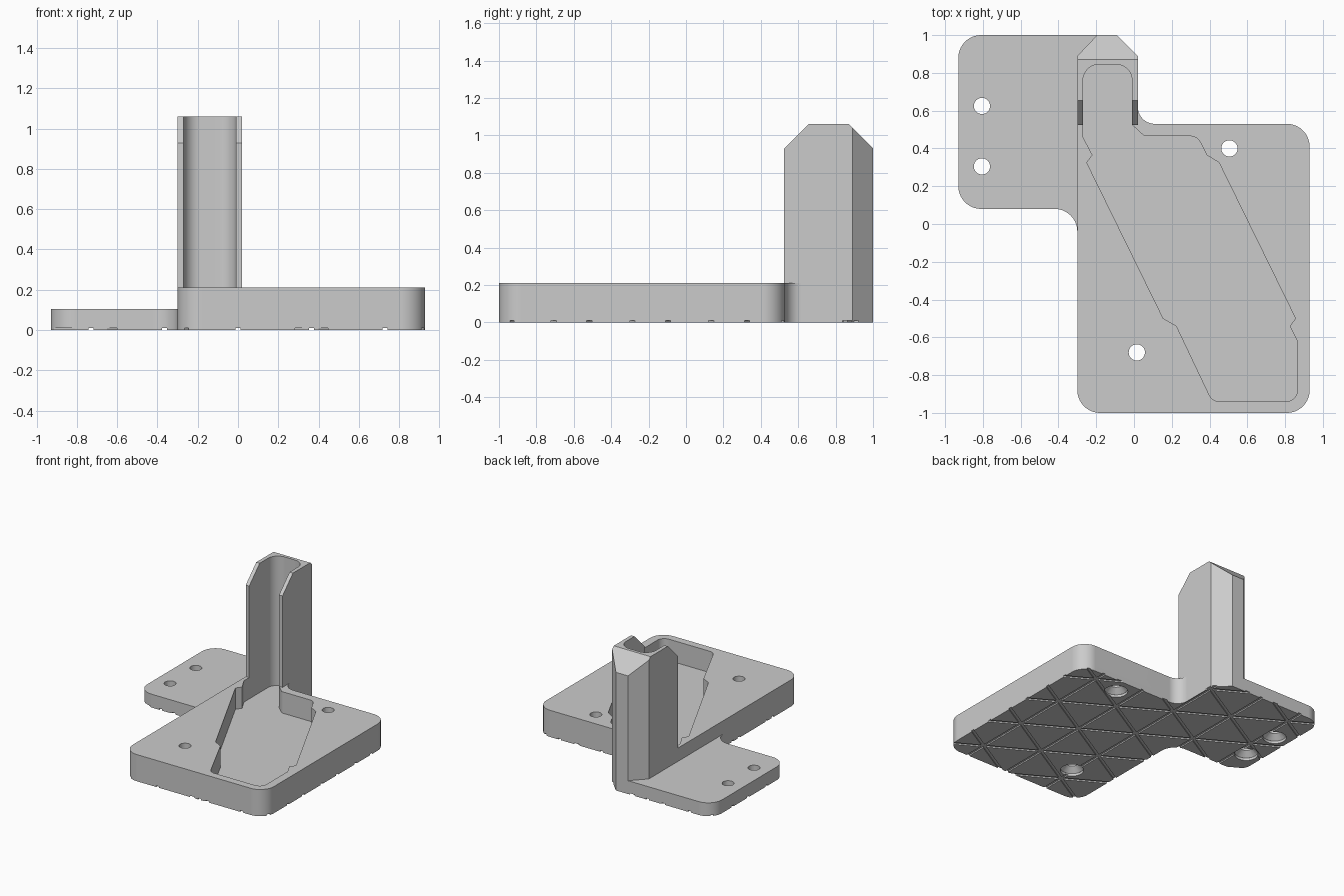
import bpy, bmesh, math
from mathutils import Matrix, Vector

if "Cube" in bpy.data.objects:
    bpy.data.objects.remove(bpy.data.objects["Cube"])

GREY = bpy.data.materials.new("light_grey")
GREY.use_nodes = True
GREY.diffuse_color = (0.6, 0.6, 0.6, 1)
GREY.node_tree.nodes["Principled BSDF"].inputs["Base Color"].default_value = (0.6, 0.6, 0.6, 1)


def add_object(name, bm):
    bmesh.ops.recalc_face_normals(bm, faces=bm.faces[:])
    mesh = bpy.data.meshes.new(name)
    bm.to_mesh(mesh)
    bm.free()
    mesh.materials.append(GREY)
    obj = bpy.data.objects.new(name, mesh)
    bpy.context.collection.objects.link(obj)
    return obj


def rounded(corners, steps=10):
    """Replace each (x, y, radius) corner by a tangent arc."""
    out = []
    for i, corner in enumerate(corners):
        p = Vector(corner[:2])
        if len(corner) < 3:
            out.append(p)
            continue
        radius = corner[2]
        a = (Vector(corners[i - 1][:2]) - p).normalized()
        b = (Vector(corners[(i + 1) % len(corners)][:2]) - p).normalized()
        half = a.angle(b) / 2
        centre = p + (a + b).normalized() * radius / math.sin(half)
        start = p + a * radius / math.tan(half) - centre
        end = p + b * radius / math.tan(half) - centre
        sweep = math.pi - 2 * half
        for s in range(steps + 1):
            t = s / steps
            arc = start * math.sin((1 - t) * sweep) + end * math.sin(t * sweep)
            out.append(centre + arc / math.sin(sweep))
    return out


def extrude(name, corners, low, high, along_x=False):
    bm = bmesh.new()
    place = (lambda p: (low, p.x, p.y)) if along_x else (lambda p: (p.x, p.y, low))
    face = bm.faces.new([bm.verts.new(place(p)) for p in rounded(corners)])
    side = bmesh.ops.extrude_face_region(bm, geom=[face])["geom"]
    move = Vector((high - low, 0, 0)) if along_x else Vector((0, 0, high - low))
    bmesh.ops.translate(bm, vec=move, verts=[v for v in side if isinstance(v, bmesh.types.BMVert)])
    return add_object(name, bm)


def combine(target, tool, operation):
    mod = target.modifiers.new(operation.lower(), "BOOLEAN")
    mod.operation = operation
    mod.solver = "EXACT"
    mod.object = tool
    bpy.context.view_layer.objects.active = target
    bpy.ops.object.modifier_apply(modifier=mod.name)
    bpy.data.objects.remove(tool)


# Mounting plate: low flange, thicker block and upright tower
flange_corners = [(-.93, 1, .12), (-.93, .08, .12), (-.3, .08, .12)]
block_corners = [(-.3, -1, .12), (.93, -1, .12), (.93, .53, .12), (.02, .53, .09)]
back_corners = [(.02, .89), (-.09, 1)]
tower_left = [(-.195, 1), (-.3, .89)]

body = extrude("mounting_bracket", flange_corners + block_corners + back_corners, 0, .105)
block = extrude("block", block_corners + back_corners + tower_left, .05, .21)
tower = extrude("tower", [(-.3, .525), (.02, .525)] + back_corners + tower_left, .06, 1.06)

# Sloped tower top, front and back
slopes = [(.4, .805), (.655, 1.06), (.87, 1.06), (1.1, .83), (1.1, -.1), (.4, -.1)]
combine(tower, extrude("tower_slopes", slopes, -.5, .5, along_x=True), "INTERSECT")
combine(body, block, "UNION")
combine(body, tower, "UNION")

# Slanted pocket that runs up the tower as a channel
pocket = [(-.01, .845, .085), (-.27, .845, .085), (-.27, .46), (-.22, .365), (-.25, .325),
          (.155, -.5), (.225, -.54), (.415, -.94, .06), (.865, -.94, .06), (.865, -.62),
          (.825, -.54), (.855, -.5), (.45, .325), (.385, .365), (.335, .465, .06),
          (.055, .465, .03), (-.01, .525)]
combine(body, extrude("pocket", pocket, .042, 1.3), "DIFFERENCE")


def drill(x, y, low, high, r_low, r_high):
    bm = bmesh.new()
    bmesh.ops.create_cone(bm, cap_ends=True, segments=32, radius1=r_low, radius2=r_high,
                          depth=high - low, matrix=Matrix.Translation((x, y, (low + high) / 2)))
    combine(body, add_object("drill", bm), "DIFFERENCE")


# Screw holes, countersunk underneath
for x, y in [(-.805, .625), (-.805, .305), (.505, .4), (.015, -.68)]:
    drill(x, y, -.1, .5, .043, .043)
    drill(x, y, -.05, .02, .085, .085)
    drill(x, y, .0195, .06, .085, .042)

# Triangular lattice of shallow grooves underneath
PITCH = .365
for angle, depth in ((90, .0101), (30, .01), (-30, .0099)):
    bm = bmesh.new()
    for k in range(-4, 5):
        if angle == 90:
            spot = (k * PITCH, 0, 0)
        else:
            spot = (0, .02 + k * PITCH / math.cos(math.radians(30)), 0)
        bmesh.ops.create_cube(bm, size=1, matrix=Matrix.Translation(spot)
                              @ Matrix.Rotation(math.radians(angle), 4, "Z")
                              @ Matrix.Diagonal((5, .024, 2 * depth, 1)))
    combine(body, add_object("grooves", bm), "DIFFERENCE")

# Smooth the rounded corners, keep flat faces flat
bpy.ops.object.select_all(action="DESELECT")
body.select_set(True)
bpy.context.view_layer.objects.active = body
bpy.ops.object.shade_smooth_by_angle(angle=math.radians(25))
weighted = body.modifiers.new("flat_faces", "WEIGHTED_NORMAL")
weighted.keep_sharp = True
